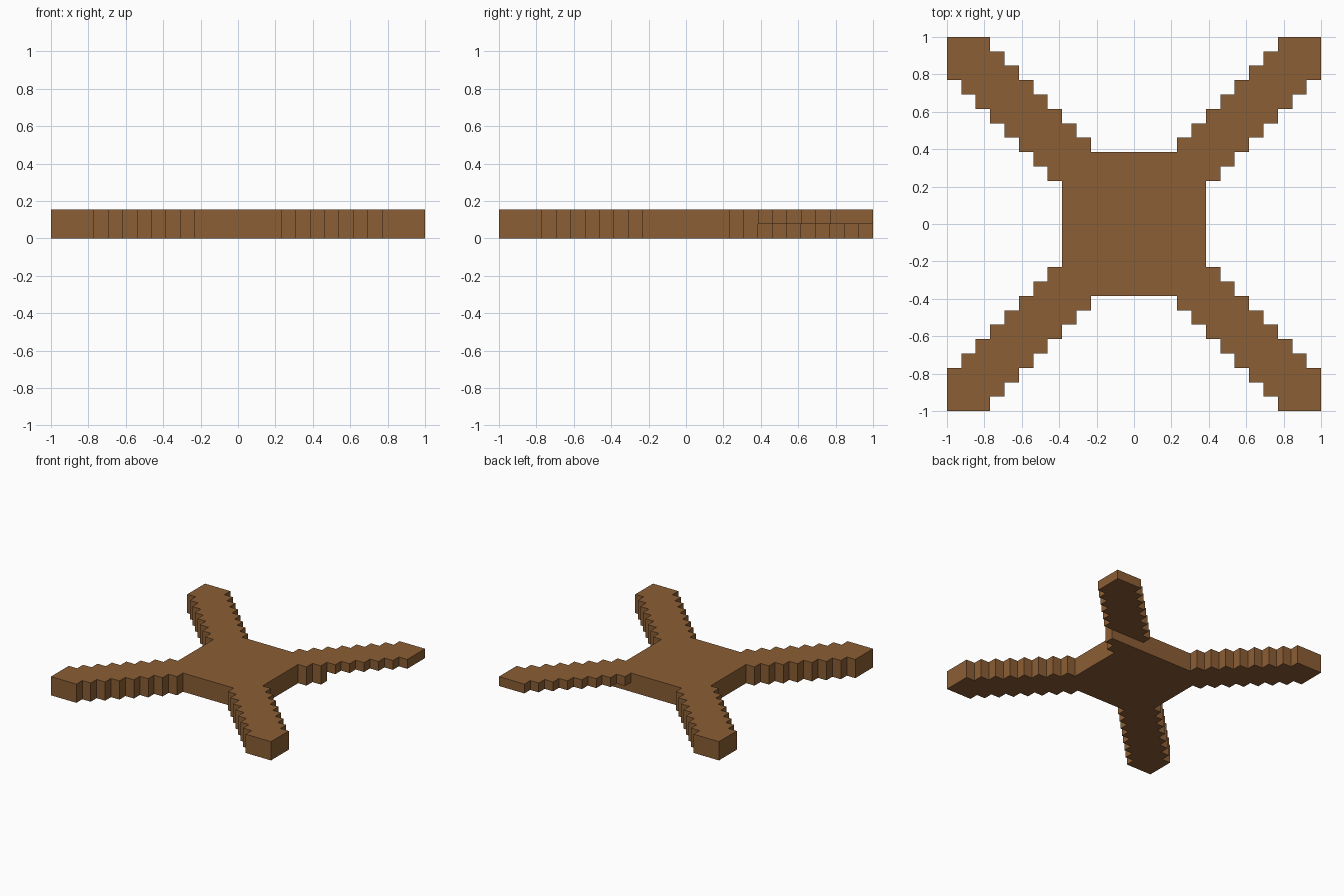
import bpy
import bmesh

default = bpy.data.objects.get("Cube")
if default:
    bpy.data.objects.remove(default, do_unlink=True)

U = 1 / 13          # one step of the staircase outline
HEIGHT = 2 * U

wood = bpy.data.materials.new("brown wood")
wood.use_nodes = True
colour = (0.258, 0.112, 0.035, 1)
wood.diffuse_color = colour
wood.node_tree.nodes["Principled BSDF"].inputs["Base Color"].default_value = colour


def prism(name, outline, z0, z1):
    """Extrude a counter-clockwise outline, given in steps, from z0 to z1."""
    bm = bmesh.new()
    base = bm.faces.new([bm.verts.new((x * U, y * U, z0)) for x, y in outline])
    top = bmesh.ops.extrude_face_region(bm, geom=[base])["geom"]
    verts = [v for v in top if isinstance(v, bmesh.types.BMVert)]
    bmesh.ops.translate(bm, verts=verts, vec=(0, 0, z1 - z0))
    bmesh.ops.recalc_face_normals(bm, faces=bm.faces)
    mesh = bpy.data.meshes.new(name)
    bm.to_mesh(mesh)
    bm.free()
    mesh.materials.append(wood)
    obj = bpy.data.objects.new(name, mesh)
    bpy.context.collection.objects.link(obj)
    return obj


# One stepped diagonal arm, mirrored across its diagonal
side = [(5, 3)]
for k in range(3, 10):
    side += [(k + 3, k), (k + 3, k + 1)]
side.append((13, 10))
arm = side + [(13, 13)] + [(y, x) for x, y in reversed(side)]

# Square centre with four arms: the arm turned by quarter turns
outline = []
for _ in range(4):
    outline += arm
    arm = [(-y, x) for x, y in arm]
frame = prism("cross_frame", outline, 0, HEIGHT)

# Remove the lower half of the back left arm
cutter = prism("arm_cutter", [(2.5, 5), (14, 5), (14, 14), (2.5, 14)], -U, U)
cutter.hide_render = True
cut = frame.modifiers.new("thin_arm", "BOOLEAN")
cut.operation = "DIFFERENCE"
cut.solver = "EXACT"
cut.object = cutter
bpy.context.view_layer.objects.active = frame
bpy.ops.object.modifier_apply(modifier=cut.name)
bpy.data.objects.remove(cutter, do_unlink=True)
